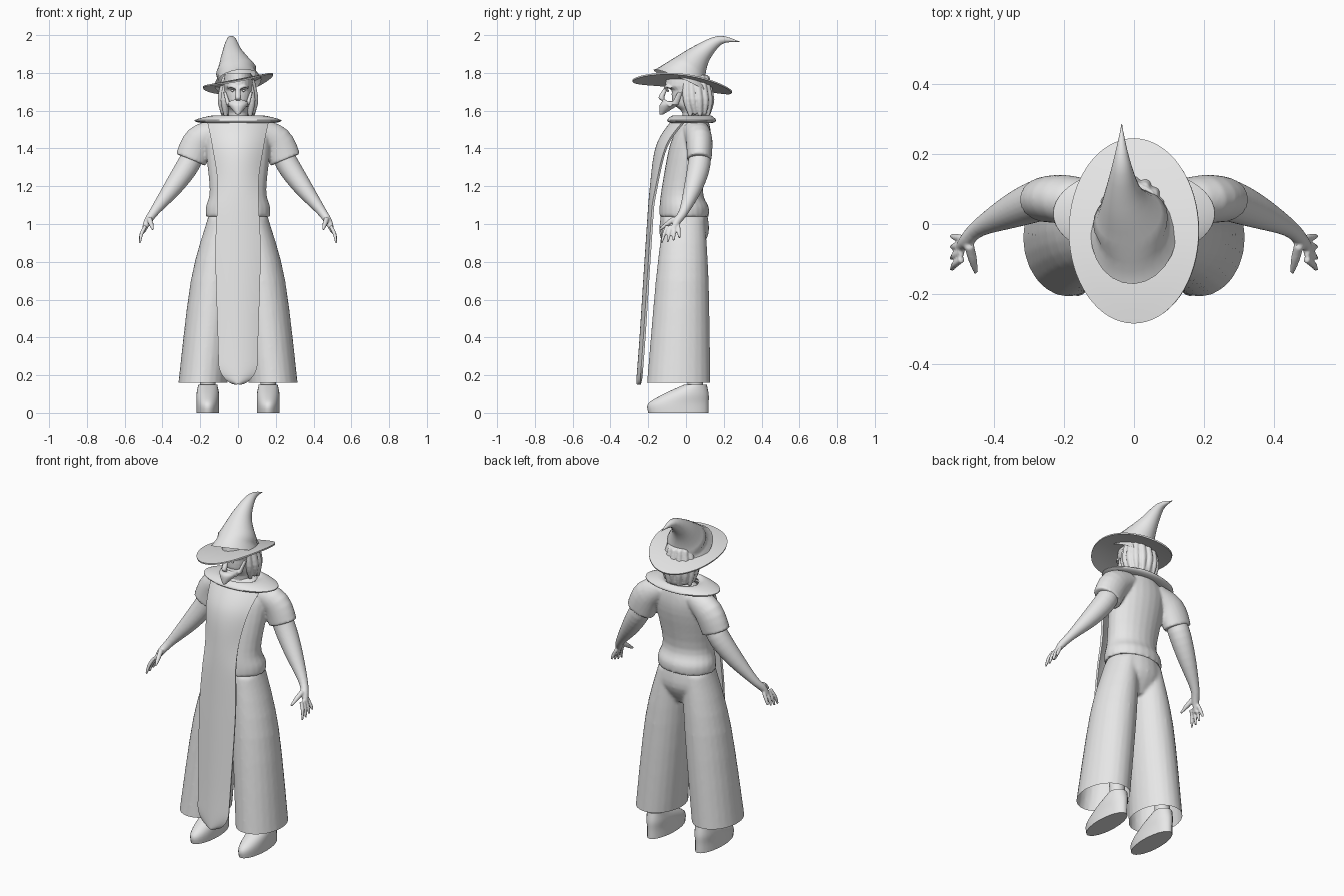
import bpy, bmesh, math
from mathutils import Matrix, Vector

cube = bpy.data.objects.get("Cube")
if cube:
    bpy.data.objects.remove(cube, do_unlink=True)

grey = bpy.data.materials.new("plain_grey")
grey.use_nodes = True
grey.diffuse_color = (.8, .8, .8, 1)
grey.node_tree.nodes["Principled BSDF"].inputs["Base Color"].default_value = grey.diffuse_color

ACROSS, DEEP = Vector((1, 0, 0)), Vector((0, 1, 0))
SIDES = (1, -1)


def spline(rows, steps=4):
    """Smooth the rows with a Catmull-Rom curve."""
    smooth, last = [], len(rows) - 1
    for i in range(last):
        before, start, end, after = (rows[max(0, min(j, last))] for j in range(i - 1, i + 3))
        for step in range(steps):
            t = step / steps
            smooth.append([b + t / 2 * (c - a + t * (2 * a - 5 * b + 4 * c - d + t * (3 * (b - c) + d - a)))
                           for a, b, c, d in zip(before, start, end, after)])
    return smooth + [list(rows[-1])]


def skin(bm, rings, closed=True):
    """Bridge neighbouring rings of vertices with quads."""
    for ring, following in zip(rings, rings[1:]):
        for j in range(0 if closed else 1, len(ring)):
            bm.faces.new((ring[j - 1], ring[j], following[j], following[j - 1]))


def loft(bm, rows, ref=None, sides=24, caps=True):
    """Skin ellipses (x, y, z, radii); level without ref, else square to the path."""
    rows = spline(rows)
    centres = [Vector(row[:3]) for row in rows]
    rings = []
    for i, (centre, row) in enumerate(zip(centres, rows)):
        u, v = ACROSS, DEEP
        if ref:
            ahead = (centres[min(i + 1, len(rows) - 1)] - centres[max(i - 1, 0)]).normalized()
            u = ref.cross(ahead).normalized()
            v = ahead.cross(u)
        u, v = u * max(row[3], .001), v * max(row[-1], .001)
        angles = [math.tau * j / sides for j in range(sides)]
        rings.append([bm.verts.new(centre + u * math.cos(a) + v * math.sin(a)) for a in angles])
    skin(bm, rings)
    if caps:
        bm.faces.new(rings[0])
        bm.faces.new(rings[-1])


def ball(bm, centre, size):
    """Add an ellipsoid."""
    place = Matrix.LocRotScale(Vector(centre), None, Vector(size))
    bmesh.ops.create_uvsphere(bm, u_segments=16, v_segments=12, radius=1, matrix=place)


def finish(bm, name, voxel=0, mirror=False, thickness=0, open_below=None):
    """Turn the bmesh into a shaded object, fused by voxels where asked."""
    bmesh.ops.recalc_face_normals(bm, faces=bm.faces[:])
    mesh = bpy.data.meshes.new(name)
    bm.to_mesh(mesh)
    bm.free()
    part = bpy.data.objects.new(name, mesh)
    bpy.context.collection.objects.link(part)
    if voxel:
        fuse = part.modifiers.new("fuse", 'REMESH')
        fuse.mode, fuse.voxel_size = 'VOXEL', voxel
        soften = part.modifiers.new("soften", 'SMOOTH')
        soften.factor, soften.iterations = .5, 3
    if thickness:
        solid = part.modifiers.new("thickness", 'SOLIDIFY')
        solid.thickness, solid.offset = thickness, 0
    if mirror:
        part.modifiers.new("mirror", 'MIRROR')
    graph = bpy.context.evaluated_depsgraph_get()
    baked = bpy.data.meshes.new_from_object(part.evaluated_get(graph))
    part.modifiers.clear()
    part.data = baked
    if open_below:
        bm = bmesh.new()
        bm.from_mesh(baked)
        bmesh.ops.bisect_plane(bm, geom=bm.verts[:] + bm.edges[:] + bm.faces[:], clear_inner=True,
                               plane_co=(0, 0, open_below), plane_no=(0, 0, 1))
        bm.to_mesh(baked)
        bm.free()
    baked.materials.clear()
    baked.materials.append(grey)
    baked.shade_smooth()
    baked.set_sharp_from_angle(angle=math.radians(50))


# Wide trousers, open at the hems
bm = bmesh.new()
loft(bm, [(0, -.01, 1.07, .15, .12), (0, -.01, .95, .17, .13), (0, -.02, .84, .1, .08)])
for side in SIDES:
    loft(bm, [(side * .08, -.01, 1.03, .08, .11), (side * .13, -.02, .7, .12, .14),
              (side * .19, -.04, .12, .13, .17)])
finish(bm, "trousers", voxel=.01, open_below=.16)

# Shoes with ankles reaching up into the hems
bm = bmesh.new()
loft(bm, [(.16, -.04, 0, .06, .16), (.16, -.04, .05, .06, .16), (.16, 0, .1, .06, .12),
          (.16, .05, .15, .05, .06)])
loft(bm, [(.16, .05, .12, .04), (.16, .04, .4, .05)])
finish(bm, "shoes", mirror=True)

# Short-sleeved shirt
bm = bmesh.new()
loft(bm, [(0, -.01, 1.04, .17, .13), (0, -.01, 1.09, .17, .13), (0, -.02, 1.18, .15, .11),
          (0, .02, 1.4, .17, .11), (0, .04, 1.5, .16, .09), (0, .05, 1.57, .07, .06)])
for side in SIDES:
    loft(bm, [(side * .1, .05, 1.5, .06, .07), (side * .2, .07, 1.44, .085, .07),
              (side * .25, .07, 1.34, .085, .065)], DEEP)
finish(bm, "shirt", voxel=.008)

# Bare arms with open hands
bm = bmesh.new()
loft(bm, [(.21, .07, 1.43, .05), (.26, .07, 1.32, .06), (.34, .04, 1.2, .05), (.44, -.01, 1.07, .026),
          (.48, -.05, 1.01, .02, .04), (.5, -.07, .96, .01, .03)], DEEP)
for finger in range(4):
    y = -.1 + .02 * finger
    spread = y * 1.6 + .03
    low = .9 + .003 * finger ** 2
    loft(bm, [(.49, y, .99, .01), (.51, (y + spread) / 2, .95, .01), (.52, spread, low, .006)],
         DEEP, sides=12)
loft(bm, [(.47, -.06, 1.03, .014), (.46, -.1, 1, .013), (.45, -.14, .97, .006)], ACROSS, sides=12)
finish(bm, "arms", voxel=.005, mirror=True)

# Head with neck, nose, brows, eyes and ears
bm = bmesh.new()
loft(bm, [(0, .04, 1.5, .06), (0, .03, 1.59, .05), (0, -.01, 1.64, .06, .1), (0, 0, 1.73, .075, .11),
          (0, 0, 1.8, .07, .1)])
loft(bm, [(0, -.1, 1.73, .01), (0, -.13, 1.67, .016, .014), (0, -.11, 1.65, .01)], sides=12)
for side in SIDES:
    loft(bm, [(side * .01, -.11, 1.72, .008), (side * .035, -.1, 1.73, .009),
              (side * .055, -.08, 1.72, .005)], DEEP, sides=10)
    ball(bm, (side * .03, -.096, 1.706), (.011, .008, .007))
    ball(bm, (side * .075, .01, 1.7), (.01, .02, .03))
finish(bm, "head", voxel=.004)

# Pointed beard, moustache and whiskers
bm = bmesh.new()
loft(bm, [(0, -.07, 1.65, .05, .03), (0, -.09, 1.63, .05, .04), (0, -.13, 1.58, .01)])
for side in SIDES:
    loft(bm, [(0, -.12, 1.655, .01), (side * .04, -.1, 1.64, .01), (side * .05, -.08, 1.62, .004)],
         DEEP, sides=12)
    loft(bm, [(side * .07, -.03, 1.7, .008, .014), (side * .05, -.06, 1.63, .012, .02)], sides=12)
finish(bm, "beard", voxel=.004)

# Shoulder-length hair: a back mass with locks laid around it
bm = bmesh.new()
loft(bm, [(0, .04, 1.79, .075), (0, .05, 1.68, .085, .075), (0, .07, 1.57, .06, .05)])
locks = 11
for i in range(locks):
    angle = math.pi * (1.4 * i / (locks - 1) - .2)
    x, y = math.cos(angle), math.sin(angle)
    loft(bm, [(.07 * x, .04 + .07 * y, 1.78, .015), (.09 * x, .05 + .08 * y, 1.66, .02),
              (.08 * x, .06 + .06 * y, 1.57 + .01 * (i % 2), .01)], sides=12)
finish(bm, "hair", voxel=.005)

# Tilted hat brim, drooping to the front and back
bm = bmesh.new()
rings = []
segments, bands = 64, 6
for band in range(2, bands + 1):
    ring = []
    for j in range(segments):
        angle = math.tau * j / segments
        x, y = (band / bands * reach for reach in (math.cos(angle), math.sin(angle)))
        height = 1.757 + .035 * x - .03 * y - .03 * y * y
        ring.append(bm.verts.new((.185 * x, .263 * y - .02, height)))
    rings.append(ring)
skin(bm, rings)
finish(bm, "hat_brim", thickness=.008)

# Bent hat crown, curling backwards to its tip
bm = bmesh.new()
loft(bm, [(0, -.02, 1.75, .165, .125), (-.01, .01, 1.81, .108, .092), (-.03, .08, 1.9, .057, .056),
          (-.035, .18, 1.973, .024), (-.035, .285, 1.965, 0)], ACROSS, caps=False)
finish(bm, "hat_crown")

# Wide flat collar
bm = bmesh.new()
loft(bm, [(0, .03, 1.54, .1, .08), (0, .03, 1.535, .19, .11), (0, .03, 1.55, .23, .13),
          (0, .03, 1.575, .13, .1), (0, .03, 1.56, .09, .08)], sides=48, caps=False)
finish(bm, "collar")

# Long front panel hanging from the collar, rounded at its foot: height, depth, half width
bm = bmesh.new()
foot, rounding, half = .155, .11, 6
rings = []
for z, y, width in spline([(1.56, -.06, .165), (1.42, -.15, .135), (1.2, -.185, .105), (.86, -.21, .118),
                           (.4, -.24, .105), (.2, -.255, .1), (foot, -.257, .1)], steps=8):
    gap = max(0, 1 - (z - foot) / rounding)
    width *= math.sqrt(max(.001, 1 - gap ** 2))
    bend = min(width, .02 + .1 * max(0, z - 1.1))
    rings.append([bm.verts.new((width * t / half, y + bend * (t / half) ** 2, z))
                  for t in range(-half, half + 1)])
skin(bm, rings, closed=False)
finish(bm, "front_panel", thickness=.012)
